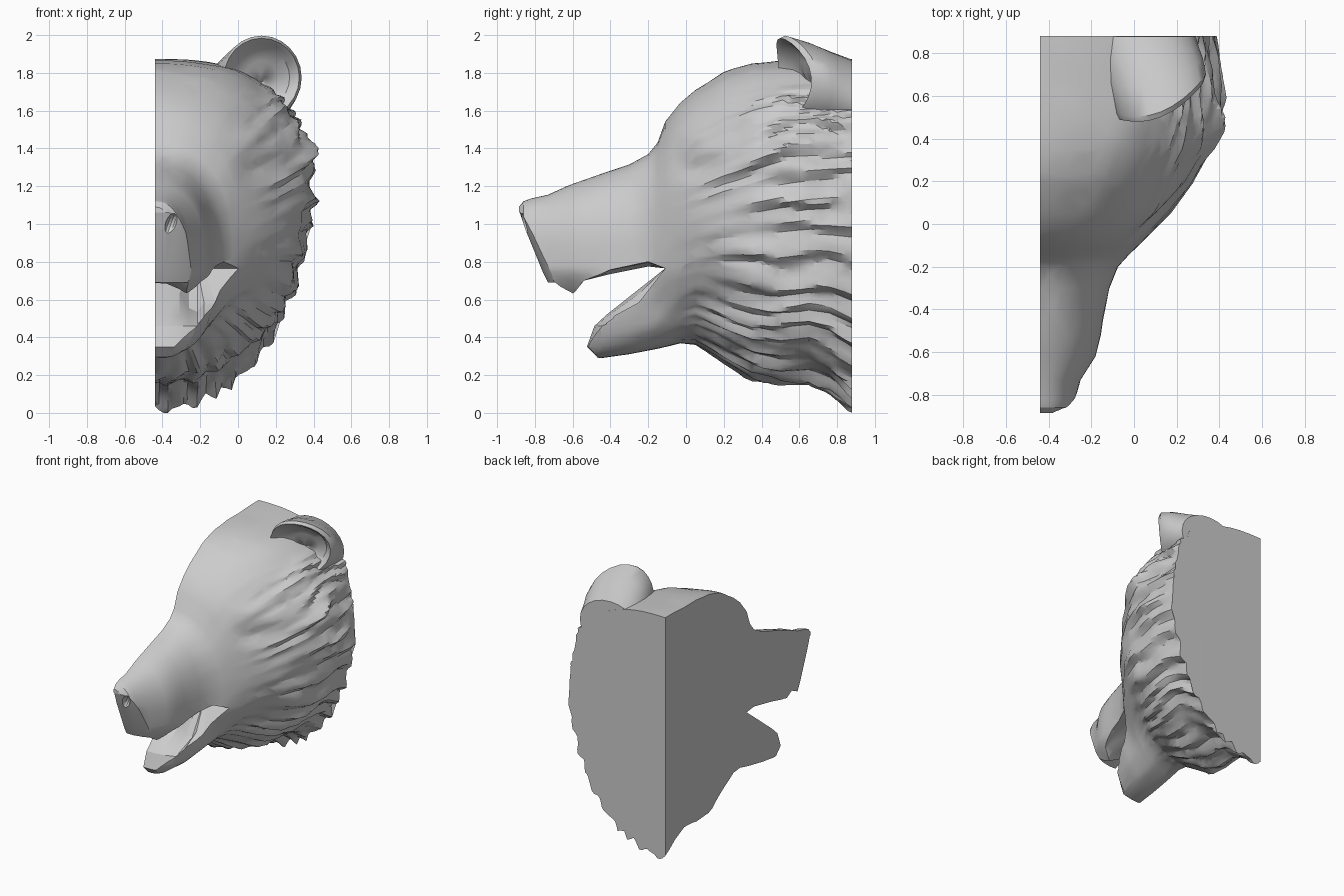
import bpy, bmesh, math
from mathutils import Vector, noise

if "Cube" in bpy.data.objects:
    bpy.data.objects.remove(bpy.data.objects["Cube"])

MID, BACK = -0.44, 0.88     # flat cut planes at the middle and the back

# y, top z, bottom z, widest z, upper width, lower (jaw / neck) width
STATIONS = [
    (-0.885, 1.09, 0.30, 0.94, 0.09, 0.03),
    (-0.86, 1.12, 0.30, 0.94, 0.14, 0.04),
    (-0.82, 1.135, 0.30, 0.90, 0.165, 0.05),
    (-0.73, 1.155, 0.30, 0.86, 0.19, 0.06),
    (-0.62, 1.205, 0.30, 0.86, 0.26, 0.07),
    (-0.52, 1.24, 0.30, 0.86, 0.285, 0.16),
    (-0.45, 1.265, 0.29, 0.86, 0.295, 0.25),
    (-0.30, 1.315, 0.31, 0.86, 0.325, 0.32),
    (-0.20, 1.37, 0.33, 0.87, 0.365, 0.34),
    (-0.15, 1.43, 0.34, 0.90, 0.41, 0.36),
    (-0.11, 1.54, 0.35, 0.95, 0.45, 0.39),
    (-0.03, 1.64, 0.37, 1.00, 0.53, 0.46),
    (0.05, 1.71, 0.36, 1.03, 0.61, 0.54),
    (0.20, 1.80, 0.26, 1.08, 0.72, 0.67),
    (0.35, 1.85, 0.18, 1.11, 0.80, 0.76),
    (0.50, 1.87, 0.14, 1.14, 0.83, 0.81),
    (0.65, 1.87, 0.15, 1.16, 0.84, 0.83),
    (0.76, 1.87, 0.10, 1.17, 0.83, 0.83),
    (0.88, 1.87, 0.0, 1.18, 0.82, 0.82),
]


def station(y):
    for a, b in zip(STATIONS, STATIONS[1:]):
        if y <= b[0] + 1e-6:
            f = (y - a[0]) / (b[0] - a[0])
            return [p + (q - p) * f for p, q in zip(a, b)][1:]


def smooth(a, b, v):
    f = max(0, min(1, (v - a) / (b - a)))
    return f * f * (3 - 2 * f)


def bump(v, c, s):
    return math.exp(-((v - c) / s) ** 2)


def loft(name, rings):
    """Closed skin through rings of points, capped at both ends."""
    bm = bmesh.new()
    rows = [[bm.verts.new(p) for p in r] for r in rings]
    n = len(rows[0])
    for a, b in zip(rows, rows[1:]):
        for i in range(n):
            j = (i + 1) % n
            bm.faces.new((a[i], a[j], b[j], b[i]))
    bm.faces.new(rows[0])
    bm.faces.new(rows[-1])
    bmesh.ops.triangulate(bm, faces=bm.faces[:])
    bmesh.ops.recalc_face_normals(bm, faces=bm.faces[:])
    me = bpy.data.meshes.new(name)
    bm.to_mesh(me)
    bm.free()
    ob = bpy.data.objects.new(name, me)
    bpy.context.collection.objects.link(ob)
    return ob


def apply(ob, kind, **settings):
    m = ob.modifiers.new(kind, kind)
    for k, v in settings.items():
        setattr(m, k, v)
    bpy.context.view_layer.objects.active = ob
    bpy.ops.object.modifier_apply(modifier=m.name)


def carve(ob, cutter):
    cutter.hide_render = True
    apply(ob, 'BOOLEAN', operation='DIFFERENCE', solver='EXACT', object=cutter)
    bpy.data.objects.remove(cutter)


def shade(ob, deg):
    bpy.ops.object.select_all(action='DESELECT')
    ob.select_set(True)
    bpy.context.view_layer.objects.active = ob
    bpy.ops.object.shade_smooth_by_angle(angle=math.radians(deg))


def fur(y, t, z):
    """Long backward-flowing locks, fading out towards the muzzle and crown."""
    amp = smooth(-0.1, 0.35, y) * smooth(0.5, 1.15, t)
    u = t * 6.8 + 0.8 * noise.noise((y * 2.4, t * 2.6, 3.1)) - 0.2 * y
    u += 0.2 * noise.noise((y * 4, t * 5, 9.2))
    k, f = math.floor(u), u - math.floor(u)
    ridge = f / 0.62 if f < 0.62 else (1 - f) / 0.38
    lock = 0.75 + 0.8 * noise.noise((y * 3, k * 1.7, 0.4))
    fine = noise.noise((y * 3.5, t * 14, 7.7))
    d = amp * (0.06 * ridge * lock - 0.03 + 0.03 * fine)
    # soft modelling of the crown
    d += 0.02 * noise.noise((y * 4, t * 4, 1.3)) * smooth(-0.5, 0.1, y)
    # tuft behind the eye, brow and eye hollow
    d += 0.05 * bump(y, 0.47, 0.13) * bump(z, 1.36, 0.08)
    d -= 0.025 * bump(y, 0.25, 0.15) * bump(z, 1.27, 0.05)
    d += 0.03 * bump(y, 0.05, 0.12) * bump(z, 1.45, 0.07)
    d -= 0.05 * bump(y, 0.03, 0.09) * bump(z, 1.31, 0.07)
    return d


# head: half cross-sections swept from nose to neck
N, rings = 120, []
ys = sorted({s[0] for s in STATIONS} | {round(-0.8 + 1.68 * i / 64, 4) for i in range(64)})
ys = [y for i, y in enumerate(ys) if i == 0 or y - ys[i - 1] > 0.004]
for y in ys:
    zt, zb, zc, wu, wl = station(y)
    ring = []
    e_up = 2 / (2.2 + 0.35 * smooth(0.15, 0.6, y))
    e_low = 2 / (3.05 - smooth(-0.25, 0.1, y))
    for i in range(N + 1):
        t = math.pi * i / N
        c, s = math.cos(t), math.sin(t)
        e = e_up if c > 0 else e_low
        h = abs(c) ** e
        z = zc + (zt - zc) * h if c > 0 else zc - (zc - zb) * h
        low = 1 - smooth(0.5, 0.78, z)
        w = wu + (wl - wu) * low
        d = fur(y, t, z)
        x = MID + w * max(0, s if i < N else 0) ** e * (1 + d)
        ring.append((x, y, max(0, zc + (z - zc) * (1 + d * 0.8))))
    rings.append(ring)
head = loft("head", rings)
apply(head, 'DECIMATE', ratio=0.25)

# open mouth and nose front: side profile carved through, with tongue and lip
JAW = [(-0.47, 0.295), (-0.525, 0.35), (-0.485, 0.46), (-0.42, 0.52), (-0.25, 0.655)]
UPPER = [(-0.11, 0.765), (-0.20, 0.775), (-0.40, 0.735), (-0.54, 0.70), (-0.60, 0.625),
         (-0.66, 0.66), (-0.73, 0.69), (-0.76, 0.75), (-0.85, 0.97), (-0.88, 1.06),
         (-1.1, 1.11), (-1.1, 0.1), (-0.46, 0.1)]
cut = []
# x, drop of jaw rim, lift of the cheek, lift of the hanging lip, nose rounding
for x, drop, lift, lip, rnd in [(-0.6, 0, 0, 0.07, 0), (-0.38, 0.0, 0, 0.06, 0.0),
                                (-0.31, 0.025, 0, 0.03, 0.015), (-0.26, 0.10, 0.01, 0, 0.035),
                                (-0.215, 0.12, 0.02, 0, 0.06), (-0.18, 0.07, 0.02, 0.02, 0.08),
                                (-0.1, 0.07, 0.025, 0.05, 0.1), (0.3, 0.07, 0.025, 0.05, 0.1)]:
    ring = []
    for i, (y, z) in enumerate(UPPER):
        z += lift * (i in (1, 2)) + lip * (i in (4, 5))
        ring.append((x, y + rnd * (5 < i < 10), z))
    for i, (y, z) in enumerate(JAW):
        ring.append((x, y + 0.7 * rnd * (i < 3), z - drop * (0, 0, 0, 0.4, 1)[i]))
    cut.append(ring)
carve(head, loft("mouth_cutter", cut))

# nostril
bpy.ops.mesh.primitive_uv_sphere_add(segments=12, ring_count=8, location=(-0.355, -0.87, 1.0))
nostril = bpy.context.object
nostril.scale, nostril.rotation_euler = (0.03, 0.05, 0.06), (0.2, 0.35, 0)
carve(head, nostril)
shade(head, 25)


# ear: rounded shell opening forward and outward, running back to the cut
def ear_ring(scale, push, back=0):
    ring = []
    for i in range(24):
        a = math.tau * i / 24
        x = 0.125 + 0.212 * scale * math.cos(a)
        z = 1.775 + 0.222 * scale * math.sin(a)
        y = 0.52 + 1.6 * max(0, x) ** 2 - 0.02 * math.sin(a) + push
        end = Vector((0.03 + 0.26 * math.cos(a), BACK - 0.001, 1.67 + 0.2 * math.sin(a)))
        ring.append(Vector((x, y, z)).lerp(end, back))
    return ring


ear = loft("ear", [ear_ring(1, 0, 1), ear_ring(0.97, 0.03, 0.65), ear_ring(1.0, 0.03, 0.3),
                   ear_ring(1.0, 0.0), ear_ring(0.94, -0.025), ear_ring(0.84, 0.0),
                   ear_ring(0.70, 0.05), ear_ring(0.4, 0.09), ear_ring(0.1, 0.10)])
shade(ear, 35)
